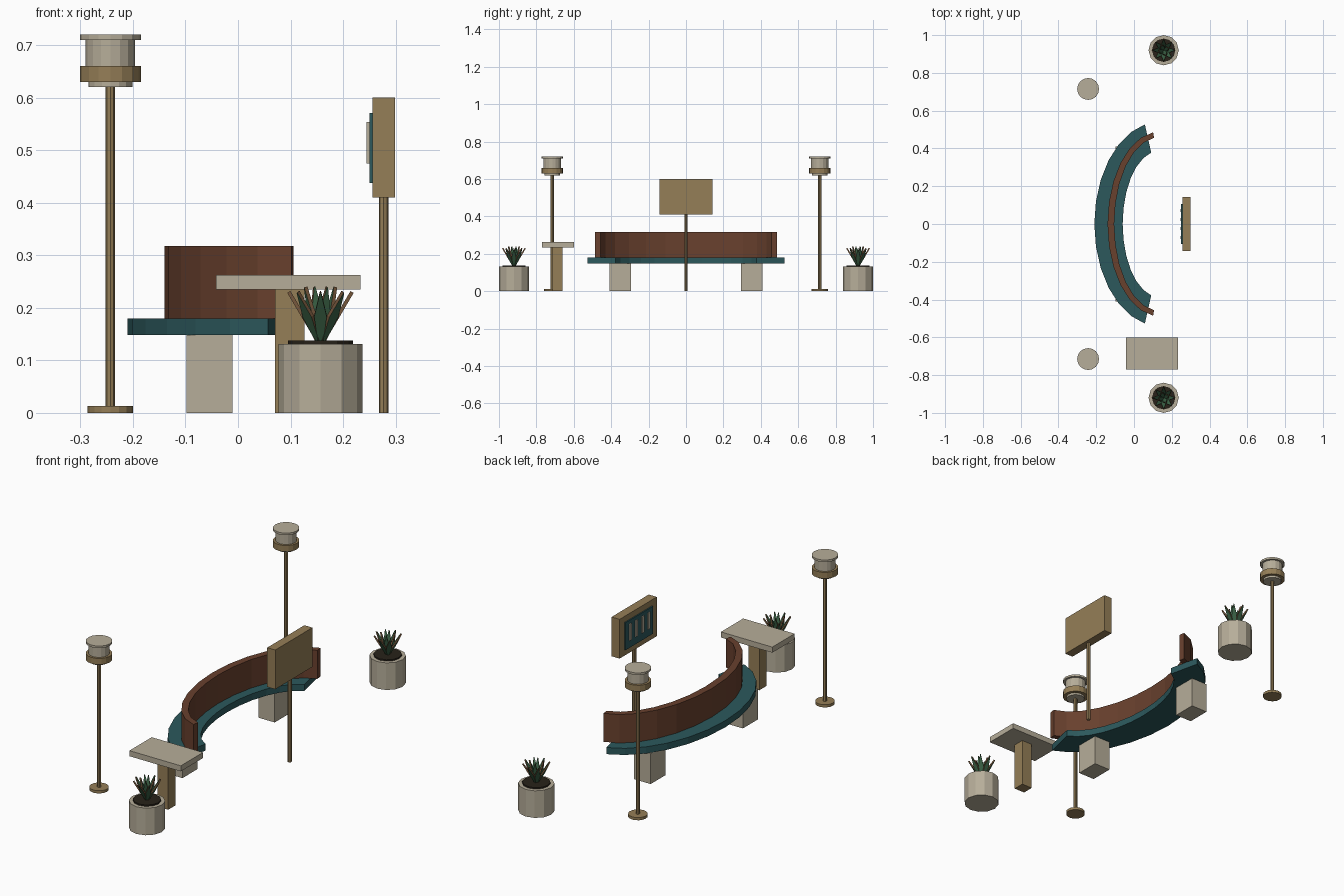
import bpy, bmesh, math
from mathutils import Vector, Matrix

if "Cube" in bpy.data.objects:
    bpy.data.objects.remove(bpy.data.objects["Cube"])


def material(name, rgb):
    m = bpy.data.materials.new(name)
    m.diffuse_color = (*rgb, 1)
    m.use_nodes = True
    m.node_tree.nodes["Principled BSDF"].inputs["Base Color"].default_value = m.diffuse_color
    return m


STONE = material("pale stone", (0.47, 0.42, 0.32))
WOOD = material("tan wood", (0.30, 0.21, 0.095))
TEAL = material("dark teal", (0.025, 0.098, 0.107))
BROWN = material("red brown wood", (0.14, 0.052, 0.027))
SOIL = material("dark soil", (0.021, 0.016, 0.010))
LEAF = material("leaf green", (0.045, 0.125, 0.062))
STEM = material("leaf edge brown", (0.16, 0.085, 0.04))


def finish(bm, name, *mats):
    bmesh.ops.recalc_face_normals(bm, faces=bm.faces)
    me = bpy.data.meshes.new(name)
    bm.to_mesh(me)
    bm.free()
    for m in mats:
        me.materials.append(m)
    ob = bpy.data.objects.new(name, me)
    bpy.context.collection.objects.link(ob)
    return ob


def box(name, x, y, z, mat):
    """Box from (min, max) pairs."""
    bm = bmesh.new()
    size = [b - a for a, b in (x, y, z)]
    mid = [(a + b) / 2 for a, b in (x, y, z)]
    bmesh.ops.create_cube(bm, size=1, matrix=Matrix.Translation(mid) @ Matrix.Diagonal((*size, 1)))
    return finish(bm, name, mat)


def cylinder(name, x, y, r, z0, z1, mat, sides=12):
    bm = bmesh.new()
    bmesh.ops.create_cone(bm, cap_ends=True, segments=sides, radius1=r, radius2=r, depth=z1 - z0,
                          matrix=Matrix.Translation((x, y, (z0 + z1) / 2)))
    return finish(bm, name, mat)


def curved_band(name, outer, inner, sweep, z0, z1, mat, cx=0.135, n=12):
    """Elliptical arc with a rectangular section, bulging towards -x."""
    bm = bmesh.new()
    rings = []
    for i in range(n + 1):
        t = math.radians(sweep * (2 * i / n - 1))
        rings.append([bm.verts.new((cx - a * math.cos(t), b * math.sin(t), z))
                      for (a, b), z in ((outer, z0), (outer, z1), (inner, z1), (inner, z0))])
    for p, q in zip(rings, rings[1:]):
        for k in range(4):
            bm.faces.new((p[k], p[(k + 1) % 4], q[(k + 1) % 4], q[k]))
    bm.faces.new(rings[0])
    bm.faces.new(rings[-1])
    return finish(bm, name, mat)


def plant(name, x, y, z):
    """Rosette of thin pointed blades with brown edges."""
    bm = bmesh.new()
    blades = [(i * math.tau / 8, 0.057, 0.097) for i in range(8)]
    blades += [(i * math.tau / 4 + 0.4, 0.026, 0.107) for i in range(4)]
    for ang, reach, height in blades:
        out = Vector((math.cos(ang), math.sin(ang), 0))
        side = Vector((-out.y, out.x, 0))
        along = out * reach + Vector((0, 0, height))
        thick = side.cross(along).normalized() * 0.0035
        base = Vector((x, y, z)) + out * 0.006
        outline = [(0, -0.005), (0.5, -0.012), (1, -0.001), (1, 0.001), (0.5, 0.012), (0, 0.005)]
        loops = [[bm.verts.new(base + along * t * 0.95 + side * w + thick * s) for t, w in outline]
                 for s in (-1, 1)]
        for loop in loops:
            bm.faces.new(loop)
        for k in range(6):
            j = (k + 1) % 6
            f = bm.faces.new((loops[0][k], loops[0][j], loops[1][j], loops[1][k]))
            f.material_index = 1
    return finish(bm, name, LEAF, STEM)


# Curved bench
curved_band("bench_seat", (0.345, 0.541), (0.195, 0.388), 77, 0.148, 0.18, TEAL)
curved_band("bench_backrest", (0.275, 0.489), (0.24, 0.460), 83, 0.18, 0.318, BROWN)

# Parts repeated at both ends
for s, end in ((-1, "front"), (1, "back")):
    box(end + "_bench_leg", (-0.098, -0.01), sorted((s * 0.295, s * 0.41)), (0, 0.148), STONE)

    # Lamp post
    lx, ly = -0.243, s * 0.715
    for part, r, z0, z1, mat, sides in (
            ("base", 0.043, 0, 0.013, WOOD, 16),
            ("pole", 0.009, 0.013, 0.62, WOOD, 8),
            ("lower_lip", 0.042, 0.62, 0.63, STONE, 16),
            ("ring", 0.058, 0.63, 0.66, WOOD, 16),
            ("head", 0.047, 0.66, 0.71, STONE, 16),
            ("cap", 0.058, 0.71, 0.72, STONE, 16)):
        cylinder(f"{end}_lamp_{part}", lx, ly, r, z0, z1, mat, sides)

    # Planter
    px, py = 0.157, s * 0.92
    cylinder(end + "_planter", px, py, 0.08, 0, 0.131, STONE)
    cylinder(end + "_soil", px, py, 0.062, 0.131, 0.138, SOIL)
    plant(end + "_plant", px, py, 0.138)

# Side table
box("table_top", (-0.042, 0.233), (-0.77, -0.60), (0.235, 0.262), STONE)
box("table_leg", (0.07, 0.127), (-0.715, -0.66), (0, 0.235), WOOD)

# Sign board with a panel and four bars facing the bench
cylinder("sign_post", 0.277, 0, 0.009, 0, 0.41, WOOD, 8)
box("sign_board", (0.256, 0.299), (-0.142, 0.142), (0.41, 0.60), WOOD)
box("sign_panel", (0.250, 0.256), (-0.105, 0.105), (0.438, 0.571), TEAL)
for i in range(4):
    y = (i - 1.5) * 0.048
    box(f"sign_bar_{i + 1}", (0.245, 0.250), (y - 0.008, y + 0.008), (0.475, 0.554), STONE)
